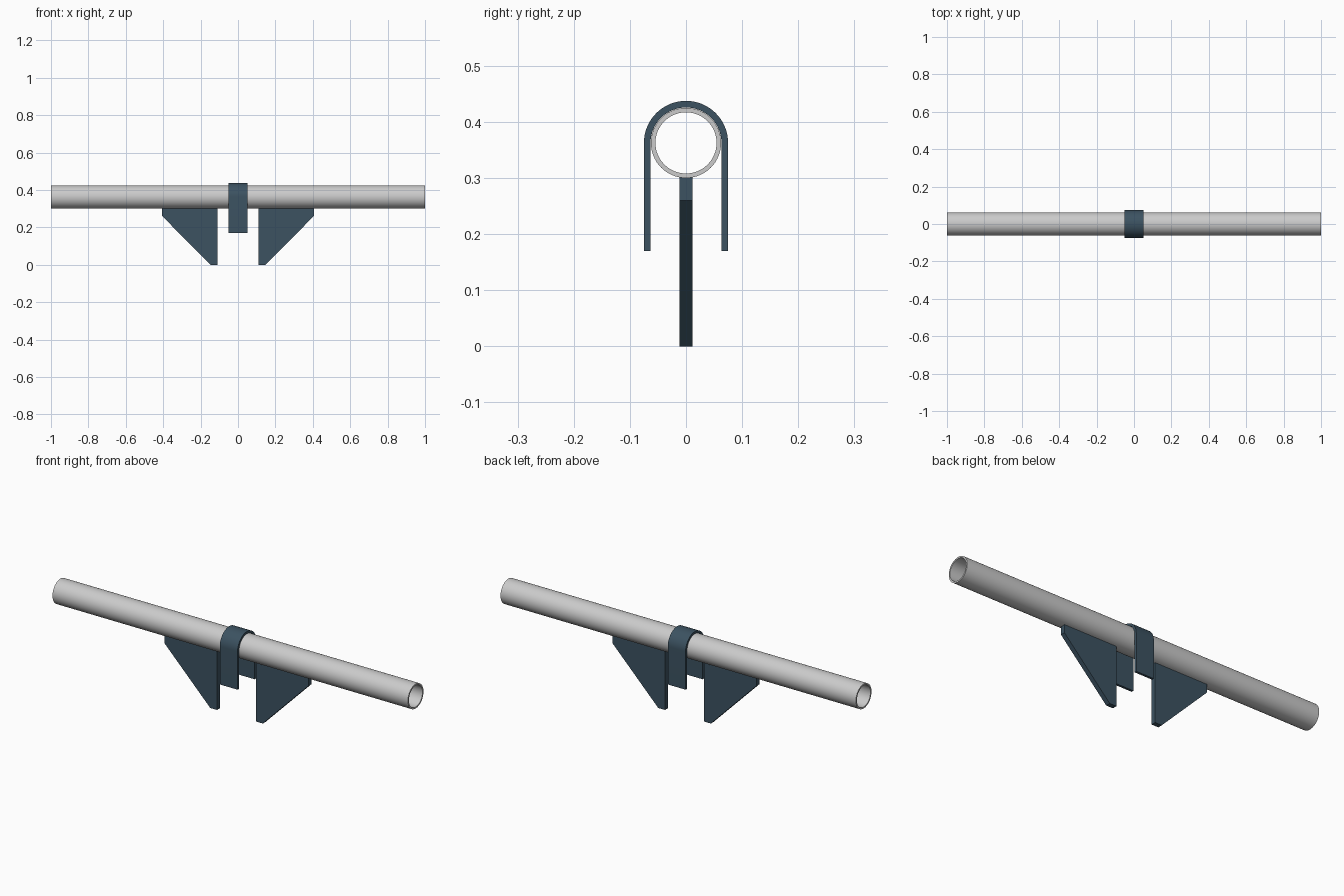
import bpy, bmesh
from math import pi, sin, cos, radians

if "Cube" in bpy.data.objects:
    bpy.data.objects.remove(bpy.data.objects["Cube"])

PIPE_Z, PIPE_R, BORE_R = 0.3625, 0.0625, 0.0545
STRAP_R, STRAP_IN, STRAP_BOTTOM = 0.075, 0.0632, 0.17

steel = bpy.data.materials.new("dark_blue_steel")
steel.diffuse_color = (0.045, 0.085, 0.12, 1)
steel.use_nodes = True
steel.node_tree.nodes["Principled BSDF"].inputs["Base Color"].default_value = steel.diffuse_color


def finish(name, bm, mat=None, smooth=False):
    bmesh.ops.recalc_face_normals(bm, faces=bm.faces)
    mesh = bpy.data.meshes.new(name)
    bm.to_mesh(mesh)
    bm.free()
    obj = bpy.data.objects.new(name, mesh)
    bpy.context.collection.objects.link(obj)
    if mat:
        mesh.materials.append(mat)
    if smooth:
        bpy.ops.object.select_all(action='DESELECT')
        obj.select_set(True)
        bpy.context.view_layer.objects.active = obj
        bpy.ops.object.shade_smooth_by_angle(angle=radians(30))
    return obj


def sweep(loop_a, loop_b, x0, x1, closed):
    """Solid between two matching (y, z) outlines, extended from x0 to x1."""
    bm = bmesh.new()
    rows = [[bm.verts.new((x, *p)) for p in loop]
            for x, loop in ((x0, loop_a), (x1, loop_a), (x1, loop_b), (x0, loop_b))]
    n = len(loop_a)
    for i in range(n if closed else n - 1):
        j = (i + 1) % n
        for k in range(4):
            a, b = rows[k], rows[(k + 1) % 4]
            bm.faces.new((a[i], a[j], b[j], b[i]))
    if not closed:
        for i in (0, n - 1):
            bm.faces.new([r[i] for r in rows])
    return bm


def arc(r, start, end, steps):
    return [(r * cos(start + (end - start) * i / steps),
             PIPE_Z + r * sin(start + (end - start) * i / steps)) for i in range(steps + 1)]


# Hollow pipe, open at both ends
outer, inner = (arc(r, 0, 2 * pi, 64)[:-1] for r in (PIPE_R, BORE_R))
finish("pipe", sweep(outer, inner, -1, 1, True), smooth=True)

# Inverted U strap over the pipe
outer, inner = ([(r, STRAP_BOTTOM)] + arc(r, 0, pi, 32) + [(-r, STRAP_BOTTOM)]
                for r in (STRAP_R, STRAP_IN))
finish("strap", sweep(outer, inner, -0.05, 0.05, False), steel, smooth=True)

# Pair of gusset plates beneath the pipe
profile = [(0.11, 0), (0.148, 0), (0.405, 0.26), (0.405, 0.301), (0.11, 0.301)]
bm = bmesh.new()
face = bm.faces.new([bm.verts.new((x, -0.0118, z)) for x, z in profile])
ext = bmesh.ops.extrude_face_region(bm, geom=[face])["geom"]
bmesh.ops.translate(bm, vec=(0, 0.0236, 0),
                    verts=[g for g in ext if isinstance(g, bmesh.types.BMVert)])
gusset = finish("gusset_plates", bm, steel)
gusset.modifiers.new("mirror", 'MIRROR').use_axis = (True, False, False)
